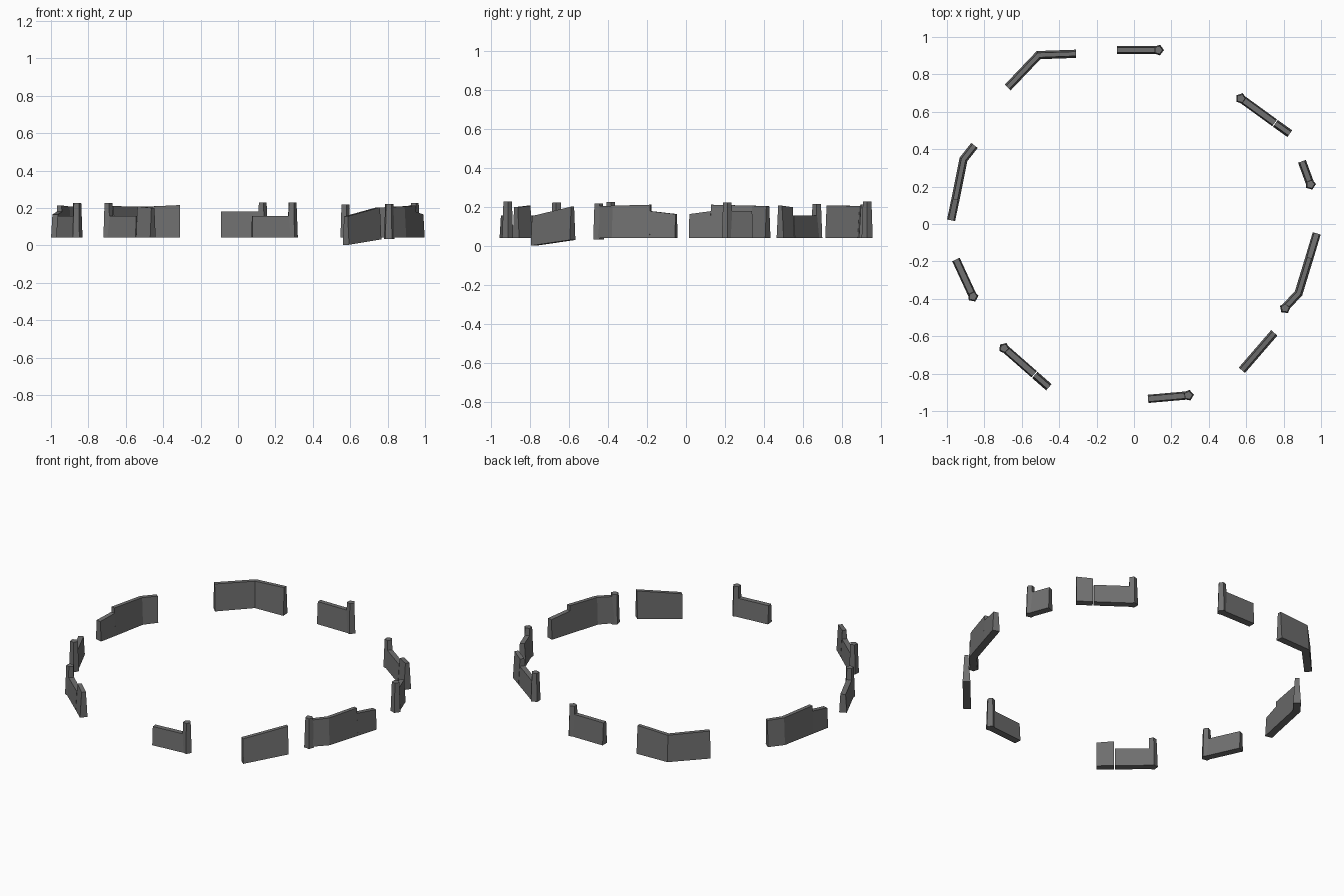
import bpy, bmesh, math
from mathutils import Vector

if "Cube" in bpy.data.objects:
    bpy.data.objects.remove(bpy.data.objects["Cube"], do_unlink=True)

BASE = 0.043
stone = bpy.data.materials.new("dark grey stone")
stone.use_nodes = True
grey = (0.16, 0.16, 0.16, 1)
stone.diffuse_color = grey
stone.node_tree.nodes["Principled BSDF"].inputs["Base Color"].default_value = grey


def finish(bm, name):
    bmesh.ops.recalc_face_normals(bm, faces=bm.faces)
    mesh = bpy.data.meshes.new(name)
    bm.to_mesh(mesh)
    bm.free()
    mesh.materials.append(stone)
    bpy.context.collection.objects.link(bpy.data.objects.new(name, mesh))


def wall(name, stations):
    """Tapered wall swept through (x, y, top[, bottom]) stations with mitred corners."""
    bm = bmesh.new()
    pts = [Vector(s[:2]) for s in stations]
    rings = []
    for i, s in enumerate(stations):
        before = (pts[i] - pts[max(i - 1, 0)]).normalized()
        after = (pts[min(i + 1, len(pts) - 1)] - pts[i]).normalized()
        d = (before + after).normalized()
        side = Vector((-d.y, d.x)) / max(d.dot(after), d.dot(before))
        low = s[3] if len(s) > 3 else BASE
        half_low = 0.022
        half_top = half_low - 0.06 * (s[2] - low)
        ring = []
        for w, z in ((half_low, low), (half_top, s[2]), (-half_top, s[2]), (-half_low, low)):
            p = pts[i] + side * w
            ring.append(bm.verts.new((p.x, p.y, z)))
        rings.append(ring)
    for a, b in zip(rings, rings[1:]):
        for k in range(4):
            n = (k + 1) % 4
            bm.faces.new((a[k], a[n], b[n], b[k]))
    bm.faces.new(rings[0])
    bm.faces.new(rings[-1])
    finish(bm, name)


def post(name, x, y, angle, top=0.225, low=BASE):
    """Five-sided tapered post with one corner pointing along angle (degrees)."""
    bm = bmesh.new()
    rings = []
    for r, z in ((0.03, low), (0.023, top)):
        rings.append([bm.verts.new((x + r * math.cos(math.radians(angle + 72 * k)),
                                    y + r * math.sin(math.radians(angle + 72 * k)), z))
                      for k in range(5)])
    for k in range(5):
        n = (k + 1) % 5
        bm.faces.new((rings[0][k], rings[0][n], rings[1][n], rings[1][k]))
    for r in rings:
        bm.faces.new(r)
    finish(bm, name)


# Bent wall at the back right
wall("back_bent_wall", [(-0.675, 0.73, 0.21), (-0.51, 0.903, 0.206), (-0.31, 0.91, 0.215)])

# Stepped bent walls on both sides
wall("left_low_wall", [(0.977, -0.05, 0.165), (0.938, -0.18, 0.18)])
wall("left_bent_wall", [(0.938, -0.18, 0.213), (0.88, -0.37, 0.208), (0.81, -0.445, 0.205)])
post("left_bent_wall_post", 0.808, -0.45, 228, 0.22, 0.035)
wall("right_low_wall", [(-0.978, 0.02, 0.165), (-0.955, 0.13, 0.18)])
wall("right_bent_wall", [(-0.955, 0.13, 0.213), (-0.912, 0.345, 0.208), (-0.853, 0.42, 0.205)])

# Short walls ending in a post
wall("back_short_wall", [(-0.09, 0.93, 0.18), (0.13, 0.93, 0.18)])
post("back_post", 0.13, 0.93, 0, 0.23)
wall("left_short_wall", [(0.898, 0.335, 0.18), (0.942, 0.215, 0.18)])
post("left_post", 0.943, 0.212, -70)
wall("front_short_wall", [(0.075, -0.935, 0.157), (0.29, -0.916, 0.157)])
post("front_post", 0.29, -0.916, 5, 0.23)
wall("right_short_wall", [(-0.952, -0.19, 0.157), (-0.862, -0.385, 0.157)])
post("right_post", -0.861, -0.387, -65, 0.227)

# Low walls with a post at one end and a taller block at the other
wall("back_left_low_wall", [(0.57, 0.673, 0.157), (0.752, 0.541, 0.157)])
wall("back_left_tall_block", [(0.756, 0.538, 0.2), (0.833, 0.483, 0.208)])
post("back_left_post", 0.572, 0.671, 144, 0.217)
wall("front_right_low_wall", [(-0.695, -0.662, 0.157), (-0.534, -0.803, 0.157)])
wall("front_right_tall_block", [(-0.53, -0.807, 0.208), (-0.455, -0.873, 0.2)])
post("front_right_post", -0.694, -0.664, 139)

# Tilted wall sinking at its front end
wall("tilted_wall", [(0.577, -0.782, 0.155, 0.003), (0.75, -0.582, 0.203, 0.032)])
